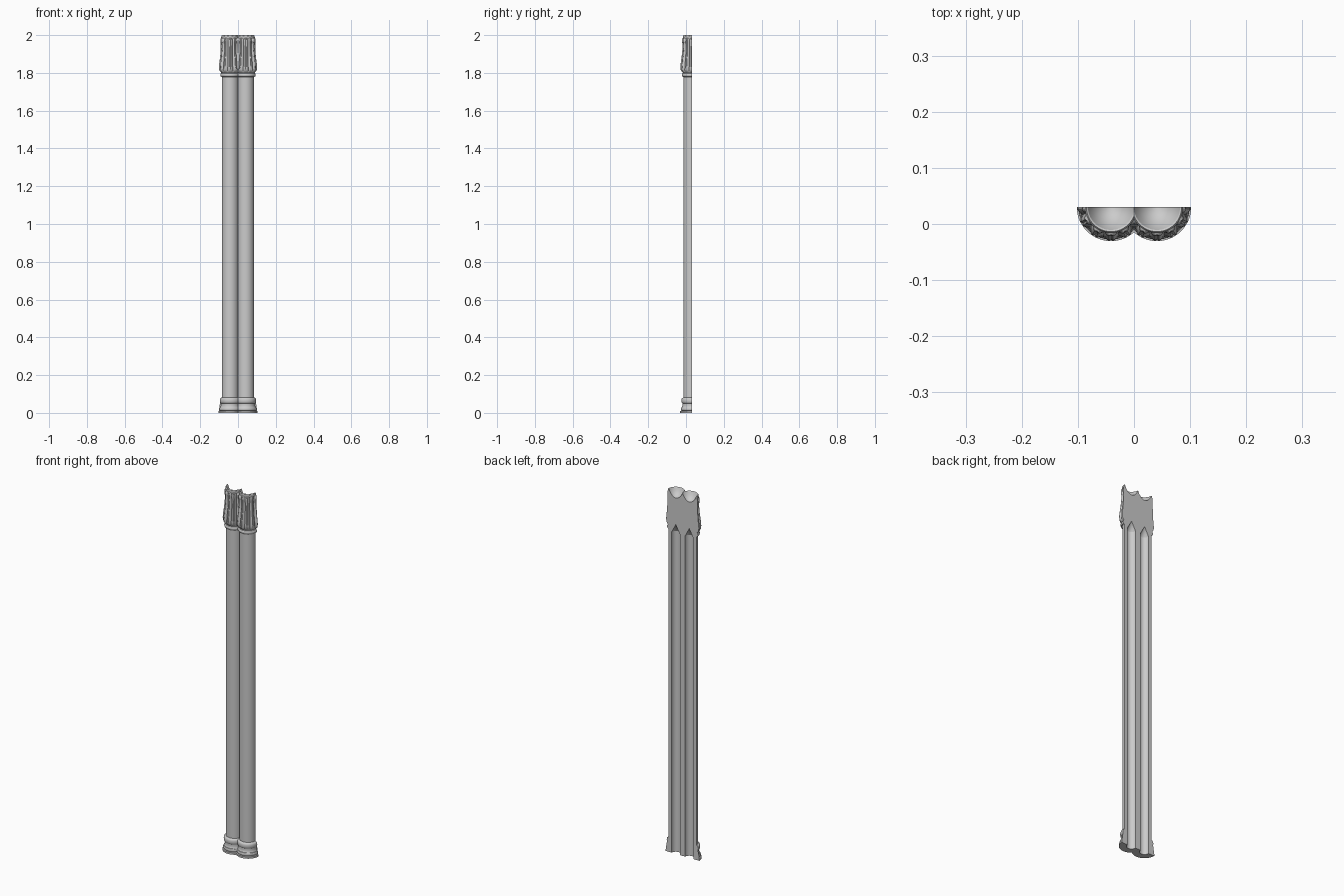
import bpy, bmesh, math
from mathutils import Vector

if "Cube" in bpy.data.objects:
    bpy.data.objects.remove(bpy.data.objects["Cube"])

CX, CY = 0.041, 0.0305      # axis of the right-hand half column
BORE = 0.025                # radius of the channel open at the back


def half_lathe(name, profile, steps, angle=35):
    """Turn a closed (r, z, leaf depth, tip drop) profile through the front half
    circle, cap the flat back, trim at x = 0 and mirror to make the pair."""
    bm = bmesh.new()
    rings = []
    for i in range(steps + 1):
        a = math.pi + math.pi * i / steps
        wave = abs(math.cos(6 * a))
        vein = max(0, 1 - abs(math.sin(6 * a)) / 0.3)
        ring = []
        for p in profile:
            r, z, depth, drop = (tuple(p) + (0, 0))[:4]
            r -= depth * ((1 - wave) ** 1.3 + 0.25 * vein)
            z -= drop * (1 - wave)
            ring.append(bm.verts.new((CX + r * math.cos(a), CY + r * math.sin(a), z)))
        rings.append(ring)
    n = len(profile)
    for a, b in zip(rings, rings[1:]):
        for j in range(n):
            k = (j + 1) % n
            if profile[j][0] or profile[k][0]:
                bm.faces.new((a[j], b[j], b[k], a[k]))
    # flat back faces
    caps = [bm.faces.new(rings[0]), bm.faces.new(rings[-1][::-1])]
    bmesh.ops.triangulate(bm, faces=caps)
    bmesh.ops.remove_doubles(bm, verts=bm.verts, dist=1e-6)
    bmesh.ops.recalc_face_normals(bm, faces=bm.faces)
    # trim where the two columns meet, then mirror
    bmesh.ops.bisect_plane(bm, geom=bm.verts[:] + bm.edges[:] + bm.faces[:], dist=1e-6,
                           plane_co=Vector((0, 0, 0)), plane_no=Vector((1, 0, 0)),
                           clear_inner=True)
    me = bpy.data.meshes.new(name)
    bm.to_mesh(me)
    bm.free()
    ob = bpy.data.objects.new(name, me)
    bpy.context.collection.objects.link(ob)
    mod = ob.modifiers.new("pair", 'MIRROR')
    mod.merge_threshold = 0.00001
    bpy.ops.object.select_all(action='DESELECT')
    ob.select_set(True)
    bpy.context.view_layer.objects.active = ob
    bpy.ops.object.modifier_apply(modifier="pair")
    bpy.ops.object.shade_smooth_by_angle(angle=math.radians(angle))
    return ob


def bead(r, z, bulge, half, count=6):
    """Rounded moulding profile points, bottom to top."""
    return [(r + bulge * math.cos(t), z + half * math.sin(t))
            for t in (math.pi * (i / count - 0.5) for i in range(count + 1))]


# moulded base
base = [(BORE, 0), (0.061, 0), (0.061, 0.010)]
base += bead(0.053, 0.020, 0.005, 0.009)
base += [(0.051, 0.033), (0.0495, 0.041), (0.050, 0.049)]
base += bead(0.050, 0.065, 0.005, 0.014)
base += [(0.044, 0.082), (BORE, 0.082)]
half_lathe("column_base", base, 48)

# plain shaft
half_lathe("column_shaft", [(BORE, 0.082), (0.044, 0.082), (0.044, 1.775), (BORE, 1.765)], 48)

# neck ring, carved leaf capital, bowl-shaped top and pointed end of the bore
cap = [(BORE, 1.765), (0.044, 1.775)]
cap += bead(0.046, 1.789, 0.007, 0.010)
cap += [(0.048, 1.802), (0.054, 1.807, 0.003), (0.059, 1.816, 0.006),
        (0.0605, 1.830, 0.009), (0.0595, 1.848, 0.010), (0.056, 1.872, 0.010),
        (0.053, 1.897, 0.009), (0.0505, 1.922, 0.008), (0.0495, 1.945, 0.007),
        (0.051, 1.964, 0.006, 0.008), (0.0525, 1.975, 0.007, 0.014),
        (0.051, 1.983, 0.007, 0.014), (0.0465, 1.985, 0.002, 0.006),
        (0.0465, 1.996), (0.044, 2.0), (0.041, 1.998),
        (0.034, 1.982), (0.022, 1.967), (0.010, 1.960), (0, 1.958), (0, 1.812)]
half_lathe("leaf_capital", cap, 96, 30)
